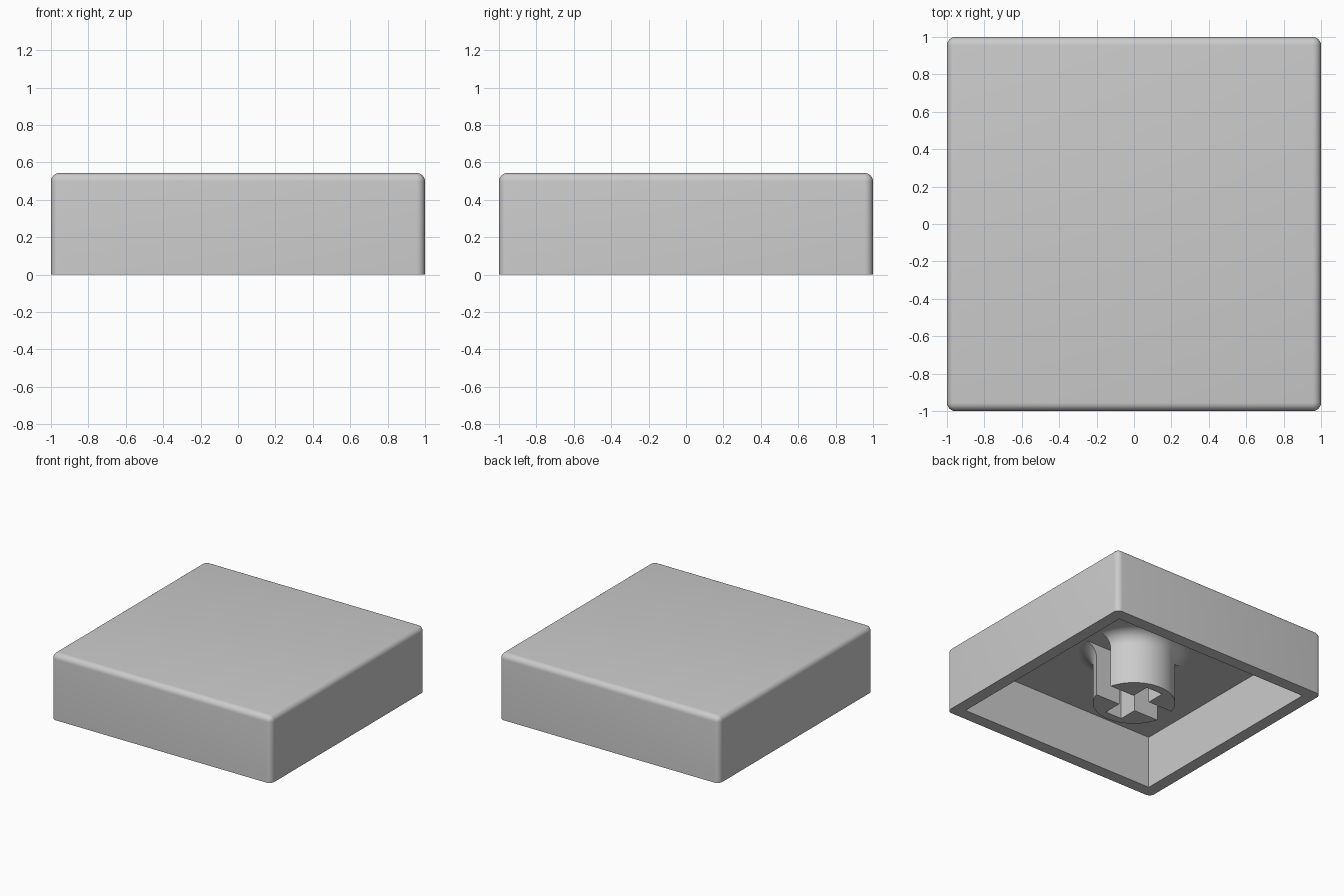
import bpy, bmesh, math
from mathutils import Matrix, Vector

default = bpy.data.objects.get("Cube")
if default:
    bpy.data.objects.remove(default, do_unlink=True)

HEIGHT, CEILING, INNER = 0.543, 0.434, 0.90
EDGE = 0.045
STEM_R, FILLET = 0.31, 0.11

grey = bpy.data.materials.new("light_grey")
grey.use_nodes = True
grey.diffuse_color = (0.6, 0.6, 0.6, 1)
grey.node_tree.nodes["Principled BSDF"].inputs["Base Color"].default_value = (0.6, 0.6, 0.6, 1)


def make_object(name, bm):
    bmesh.ops.recalc_face_normals(bm, faces=bm.faces)
    mesh = bpy.data.meshes.new(name)
    bm.to_mesh(mesh)
    bm.free()
    mesh.materials.append(grey)
    obj = bpy.data.objects.new(name, mesh)
    bpy.context.collection.objects.link(obj)
    return obj


def box(hx, hy, z0, z1):
    bm = bmesh.new()
    place = Matrix.Translation((0, 0, (z0 + z1) / 2)) @ Matrix.Diagonal((2 * hx, 2 * hy, z1 - z0, 1))
    bmesh.ops.create_cube(bm, size=1, matrix=place)
    return bm


def select_only(obj):
    bpy.ops.object.select_all(action='DESELECT')
    obj.select_set(True)
    bpy.context.view_layer.objects.active = obj


def cut(obj, bm):
    cutter = make_object("cutter", bm)
    cutter.hide_render = True
    mod = obj.modifiers.new("cut", 'BOOLEAN')
    mod.operation = 'DIFFERENCE'
    mod.solver = 'EXACT'
    mod.object = cutter
    select_only(obj)
    bpy.ops.object.modifier_apply(modifier=mod.name)
    bpy.data.objects.remove(cutter, do_unlink=True)


def smooth(obj):
    select_only(obj)
    bpy.ops.object.shade_smooth_by_angle(angle=math.radians(30))


# Hollow cap: rounded sides and top, sharp bottom rim
bm = box(1, 1, 0, HEIGHT)
rounded = [e for e in bm.edges if max(v.co.z for v in e.verts) > HEIGHT / 2]
bmesh.ops.bevel(bm, geom=rounded, offset=EDGE, segments=6, profile=0.5, affect='EDGES')
cap = make_object("cap_shell", bm)
cut(cap, box(INNER, INNER, -0.2, CEILING))
smooth(cap)

# Round stem, flaring into the ceiling
top = CEILING + 0.03
profile = [(0, 0), (STEM_R, 0)]
for i in range(11):
    a = math.pi / 2 * i / 10
    profile.append((STEM_R + FILLET * (1 - math.cos(a)), CEILING - FILLET * (1 - math.sin(a))))
profile += [(STEM_R + FILLET, top), (0, top)]

bm = bmesh.new()
verts = [bm.verts.new((r, 0, z)) for r, z in profile]
edges = [bm.edges.new(pair) for pair in zip(verts, verts[1:])]
bmesh.ops.spin(bm, geom=verts + edges, cent=(0, 0, 0), axis=(0, 0, 1),
               angle=2 * math.pi, steps=72, use_merge=False)
bmesh.ops.remove_doubles(bm, verts=bm.verts, dist=1e-4)
stem = make_object("stem", bm)

# Cross socket: one bar runs right through, the other is closed at its ends
cut(stem, box(0.6, 0.083, -0.2, top + 0.2))
cut(stem, box(0.075, 0.24, -0.2, top + 0.2))
smooth(stem)
